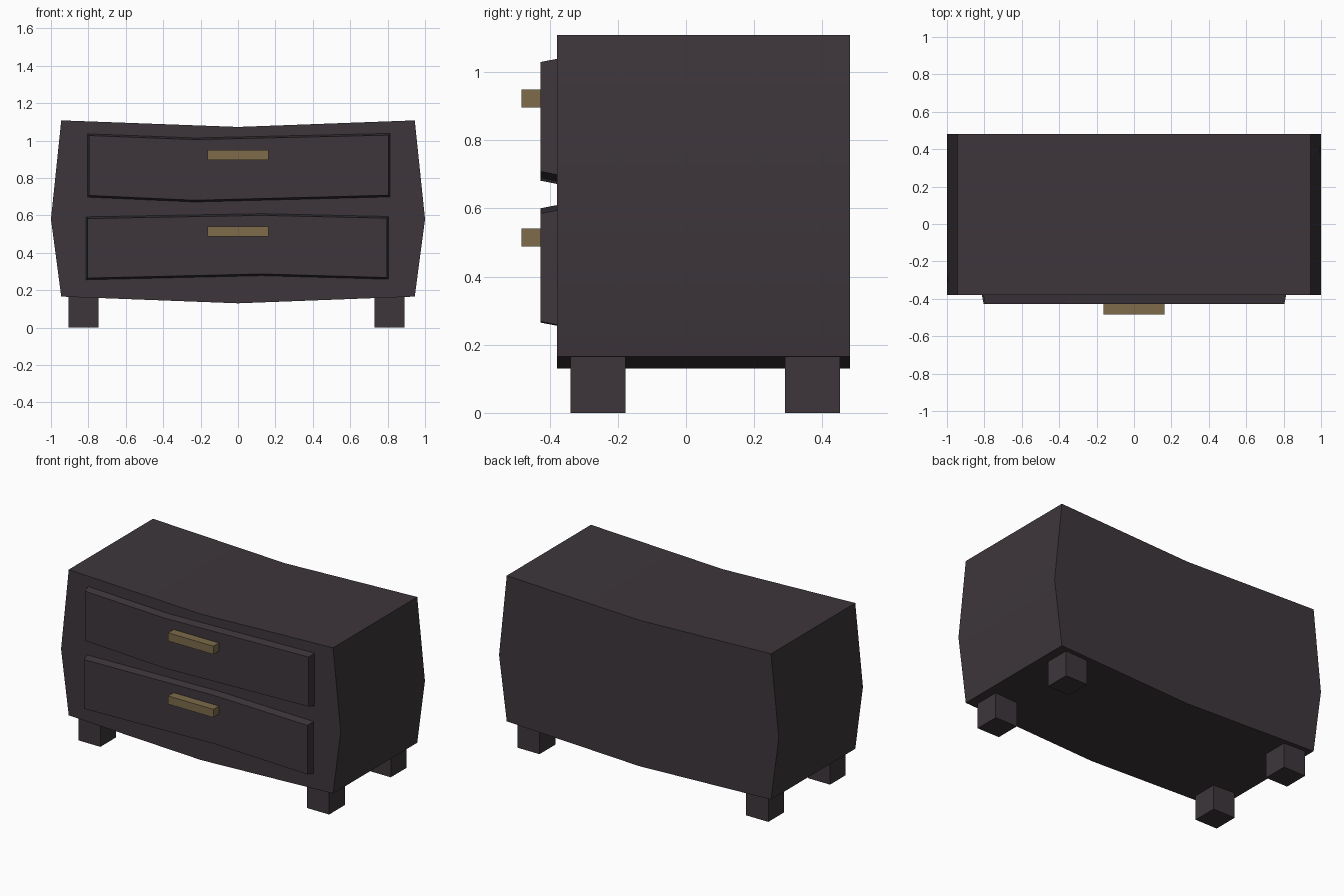
import bpy, bmesh, math

if "Cube" in bpy.data.objects:
    bpy.data.objects.remove(bpy.data.objects["Cube"])


def material(name, rgb):
    m = bpy.data.materials.new(name)
    m.diffuse_color = (*rgb, 1.0)
    m.use_nodes = True
    m.node_tree.nodes["Principled BSDF"].inputs["Base Color"].default_value = m.diffuse_color
    return m


wood = material("dark wood", (0.047, 0.037, 0.044))
brass = material("dull brass", (0.205, 0.147, 0.069))


def prism(name, back, front, y_back, y_front, mat, smooth=False):
    """Join a back outline and a front outline of (x, z) points into a solid."""
    bm = bmesh.new()
    a = [bm.verts.new((x, y_back, z)) for x, z in back]
    b = [bm.verts.new((x, y_front, z)) for x, z in front]
    bm.faces.new(a)
    bm.faces.new(b[::-1])
    n = len(a)
    for i in range(n):
        j = (i + 1) % n
        bm.faces.new((a[i], b[i], b[j], a[j]))
    bmesh.ops.recalc_face_normals(bm, faces=bm.faces)
    me = bpy.data.meshes.new(name)
    bm.to_mesh(me)
    bm.free()
    me.materials.append(mat)
    ob = bpy.data.objects.new(name, me)
    bpy.context.collection.objects.link(ob)
    if smooth:
        bpy.ops.object.select_all(action='DESELECT')
        ob.select_set(True)
        bpy.context.view_layer.objects.active = ob
        bpy.ops.object.shade_smooth_by_angle(angle=math.radians(30))
    return ob


def box(name, x0, x1, y0, y1, z0, z1, mat):
    outline = [(x0, z0), (x1, z0), (x1, z1), (x0, z1)]
    return prism(name, outline, outline, y1, y0, mat)


# Bowed cabinet body
body = [(-0.945, 0.166), (0, 0.13), (0.945, 0.166), (1, 0.58),
        (0.945, 1.108), (0, 1.073), (-0.945, 1.108), (-1, 0.58)]
prism("cabinet_body", body, body, 0.481, -0.379, wood, smooth=True)


# Bent drawer fronts with bevelled borders
def drawer(name, xl, xr, kink, top, bottom):
    (tl, tk, tr), (bl, bk, br) = top, bottom
    e = 0.011
    back = [(xl, bl), (kink, bk), (xr, br), (xr, tr), (kink, tk), (xl, tl)]
    front = [(xl + e, bl + e), (kink, bk + e), (xr - e, br + e),
             (xr - e, tr - e), (kink, tk - e), (xl + e, tl - e)]
    prism(name, back, front, -0.37, -0.427, wood, smooth=True)


drawer("upper_drawer", -0.807, 0.815, -0.23, (1.038, 1.016, 1.04), (0.696, 0.67, 0.697))
drawer("lower_drawer", -0.815, 0.807, 0.128, (0.594, 0.611, 0.596), (0.254, 0.276, 0.257))

# Handles
for name, z in (("upper_handle", 0.922), ("lower_handle", 0.514)):
    box(name, -0.162, 0.162, -0.483, -0.425, z - 0.0265, z + 0.0265, brass)

# Legs
for side, x in (("left", -0.905), ("right", 0.731)):
    for end, y in (("front", -0.339), ("back", 0.291)):
        box(f"{end}_{side}_leg", x, x + 0.158, y, y + 0.161, 0, 0.168, wood)
